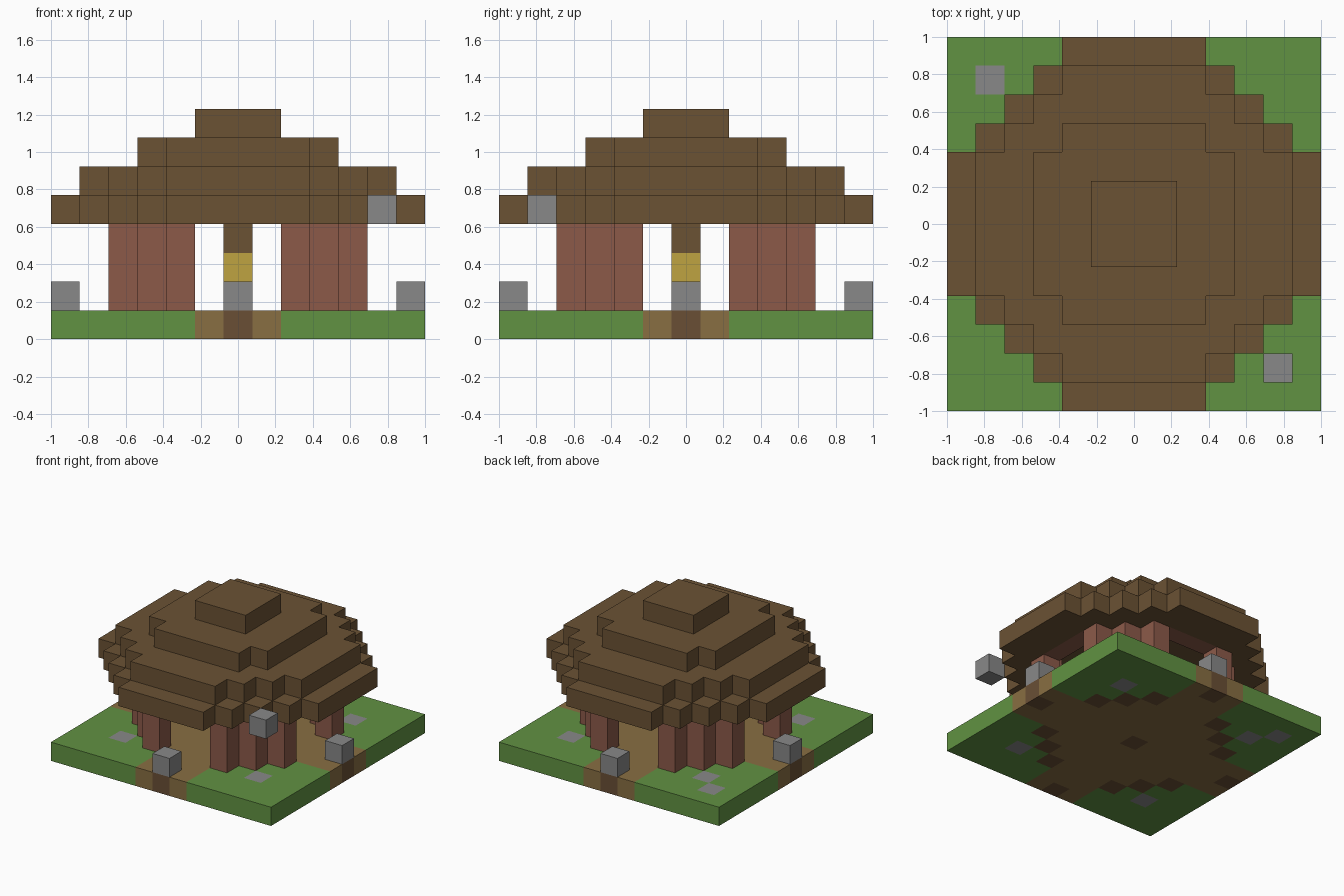
import bpy
import bmesh
import math
from mathutils import Vector

cube = bpy.data.objects.get("Cube")
if cube:
    bpy.data.objects.remove(cube, do_unlink=True)

UNIT = 2 / 13          # edge of one block
HALF = 6               # blocks run from -6 to 6
SPAN = range(-HALF, HALF + 1)


def material(name, rgb):
    """Flat material from 8-bit display values."""
    linear = [((c / 255 + 0.055) / 1.055) ** 2.4 for c in rgb] + [1]
    mat = bpy.data.materials.new(name)
    mat.use_nodes = True
    mat.diffuse_color = linear
    bsdf = mat.node_tree.nodes["Principled BSDF"]
    bsdf.inputs["Base Color"].default_value = linear
    bsdf.inputs["Roughness"].default_value = 0.9
    return mat


grass = material("grass green", (97, 146, 66))
dirt = material("dirt tan", (136, 110, 66))
earth = material("dark earth", (106, 79, 53))
thatch = material("thatch brown", (107, 82, 52))
brick = material("brick red", (140, 90, 73))
stone = material("stone grey", (136, 136, 136))
glow = material("lamp yellow", (191, 163, 65))


def blocks(name, cells, mat):
    """One mesh holding the outer skin of a set of (x, y, z) blocks."""
    cells = set(cells)
    bm = bmesh.new()
    for cell in cells:
        centre = Vector((cell[0], cell[1], cell[2] + 0.5))
        for axis in range(3):
            for sign in (-1, 1):
                normal = Vector((0, 0, 0))
                normal[axis] = sign
                if tuple(int(c + n) for c, n in zip(cell, normal)) in cells:
                    continue
                u = Vector((0, 0, 0))
                u[(axis + 1) % 3] = 0.5
                v = normal.cross(u)
                mid = centre + normal / 2
                corners = (mid - u - v, mid + u - v, mid + u + v, mid - u + v)
                bm.faces.new([bm.verts.new(p * UNIT) for p in corners])
    bmesh.ops.remove_doubles(bm, verts=bm.verts[:], dist=UNIT / 100)
    # merge coplanar squares into clean flat faces
    bmesh.ops.dissolve_limit(bm, angle_limit=math.radians(1),
                             verts=bm.verts[:], edges=bm.edges[:])
    mesh = bpy.data.meshes.new(name)
    bm.to_mesh(mesh)
    bm.free()
    mesh.materials.append(mat)
    obj = bpy.data.objects.new(name, mesh)
    bpy.context.collection.objects.link(obj)
    return obj


def octagon(reach, diagonal):
    """Square of given reach with stepped corners."""
    return {(x, y) for x in SPAN for y in SPAN
            if max(abs(x), abs(y)) <= reach and abs(x) + abs(y) <= diagonal}


def at(plan, *layers):
    return {(x, y, z) for x, y in plan for z in layers}


# plan shapes
plot = {(x, y) for x in SPAN for y in SPAN}
post_plan = {(sx * a, sy * (HALF - a)) for a in (2, 3, 4)
             for sx in (-1, 1) for sy in (-1, 1)}
gate_plan = {(HALF, 0), (-HALF, 0), (0, HALF), (0, -HALF)}
footing_plan = post_plan | gate_plan | {(0, 0)}
slab_plan = {(sx * 4, sy * 4) for sx in (-1, 1) for sy in (-1, 1)} | {(-5, 5)}
floor_plan = {(x, y) for x, y in plot
              if abs(x) + abs(y) < HALF or min(abs(x), abs(y)) <= 1} - footing_plan

# ground layer
blocks("lawn", at(plot - floor_plan - footing_plan - slab_plan, 0), grass)
blocks("dirt_floor", at(floor_plan, 0), dirt)
blocks("footings", at(footing_plan, 0), earth)
blocks("stepping_stones", at(slab_plan, 0), stone)

# wall posts and the lintel ring above the four doorways
blocks("wall_posts", at(post_plan, 1, 2, 3), brick)
ring_plan = octagon(4, 6) - (octagon(3, 5))
blocks("lintel_ring", at(ring_plan, 4), brick)

# stone markers at the path ends and one floating stone
for i, spot in enumerate(sorted(gate_plan)):
    blocks(f"path_marker_{i + 1}", at({spot}, 1), stone)
blocks("floating_stone", at({(5, -5)}, 4), stone)

# central pole with a lamp
blocks("pole_lower", at({(0, 0)}, 1), thatch)
blocks("lamp", at({(0, 0)}, 2), glow)
blocks("pole_upper", at({(0, 0)}, 3, 4), thatch)

# stepped roof
blocks("roof_eaves", at(octagon(6, 8) - octagon(4, 6), 4), thatch)
blocks("roof_lower_tier", at(octagon(5, 7), 5), thatch)
blocks("roof_upper_tier", at(octagon(3, 5), 6), thatch)
blocks("roof_cap", at(octagon(1, 2), 7), thatch)
